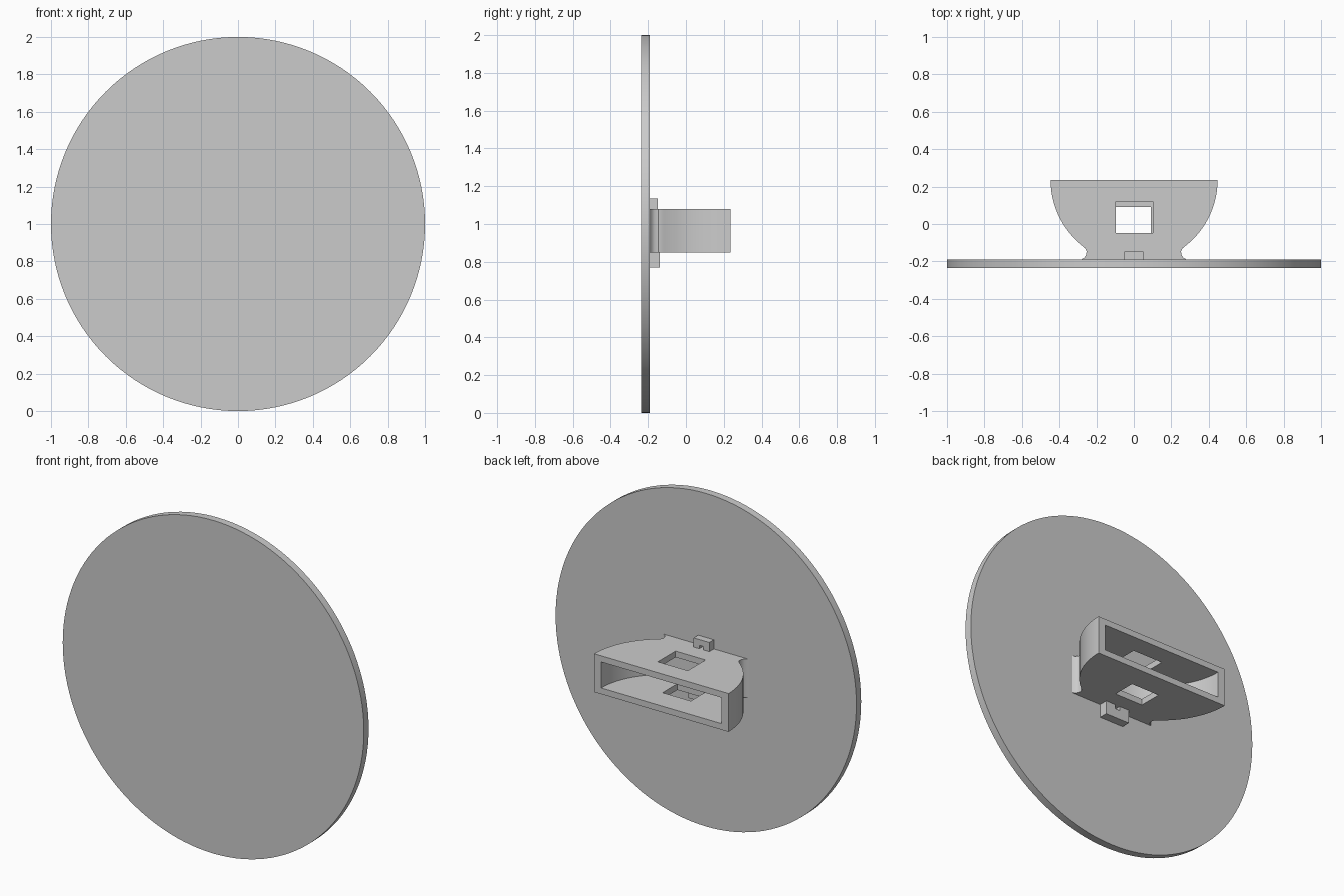
import bpy, bmesh, math

cube = bpy.data.objects.get("Cube")
if cube:
    bpy.data.objects.remove(cube, do_unlink=True)

grey = bpy.data.materials.new("light_grey")
grey.use_nodes = True
colour = (0.6, 0.6, 0.6, 1)
grey.diffuse_color = colour
grey.node_tree.nodes["Principled BSDF"].inputs["Base Color"].default_value = colour


def prism(name, outline, z0, z1):
    """Extrude an xy outline from z0 to z1."""
    bm = bmesh.new()
    base = bm.faces.new([bm.verts.new((x, y, z0)) for x, y in outline])
    ext = bmesh.ops.extrude_face_region(bm, geom=[base])
    for v in ext["geom"]:
        if isinstance(v, bmesh.types.BMVert):
            v.co.z = z1
    bmesh.ops.recalc_face_normals(bm, faces=bm.faces)
    mesh = bpy.data.meshes.new(name)
    bm.to_mesh(mesh)
    bm.free()
    mesh.materials.append(grey)
    ob = bpy.data.objects.new(name, mesh)
    bpy.context.collection.objects.link(ob)
    return ob


def box(name, x0, x1, y0, y1, z0, z1):
    return prism(name, [(x0, y0), (x1, y0), (x1, y1), (x0, y1)], z0, z1)


def select(ob):
    bpy.ops.object.select_all(action='DESELECT')
    ob.select_set(True)
    bpy.context.view_layer.objects.active = ob


def cut(ob, cutter):
    """Subtract the cutter and discard it."""
    mod = ob.modifiers.new("cut", 'BOOLEAN')
    mod.operation = 'DIFFERENCE'
    mod.solver = 'EXACT'
    mod.object = cutter
    select(ob)
    bpy.ops.object.modifier_apply(modifier=mod.name)
    bpy.data.objects.remove(cutter, do_unlink=True)


def smooth(ob):
    select(ob)
    bpy.ops.object.shade_smooth_by_angle(angle=math.radians(30))


def arc(cx, cy, r, a0, a1, n):
    return [(cx + r * math.cos(math.radians(a0 + (a1 - a0) * i / n)),
             cy + r * math.sin(math.radians(a0 + (a1 - a0) * i / n)))
            for i in range(n + 1)]


# Round face plate
bpy.ops.mesh.primitive_cylinder_add(vertices=128, radius=1, depth=0.045,
                                    location=(0, -0.2125, 1),
                                    rotation=(math.pi / 2, 0, 0))
plate = bpy.context.object
plate.name = "face_plate"
plate.data.materials.append(grey)
smooth(plate)

# Bowl-shaped housing with a narrow neck and a flared foot
BACK, LOW, HIGH = 0.235, 0.85, 1.08
right = arc(0, BACK, 0.447, 0, -52, 20)
right += [(0.26, -0.13), (0.252, -0.145), (0.254, -0.165), (0.264, -0.18), (0.285, -0.192)]
housing = prism("housing", right + [(-x, y) for x, y in reversed(right)], LOW, HIGH)

# Hollow pocket, open at the back
pocket = [(0.4, BACK + 0.05)] + arc(0, BACK, 0.4, 0, -180, 40) + [(-0.4, BACK + 0.05)]
cut(housing, prism("pocket_cutter", pocket, LOW + 0.037, HIGH - 0.037))

# Square windows through the roof and the floor
cut(housing, box("roof_cutter", -0.097, 0.102, -0.048, 0.12, 1.0, 1.2))
cut(housing, box("floor_cutter", -0.097, 0.09, -0.048, 0.092, 0.8, 0.95))
smooth(housing)

# Notched tabs above and below the housing
top_tab = box("top_tab", -0.052, 0.052, -0.192, -0.147, HIGH, 1.135)
cut(top_tab, box("notch_cutter", -0.014, 0.014, -0.25, -0.1, HIGH - 0.02, HIGH + 0.02))
bottom_tab = box("bottom_tab", -0.08, 0.08, -0.192, -0.138, 0.77, LOW)
cut(bottom_tab, box("notch_cutter", -0.016, 0.016, -0.25, -0.1, LOW - 0.025, LOW + 0.02))
